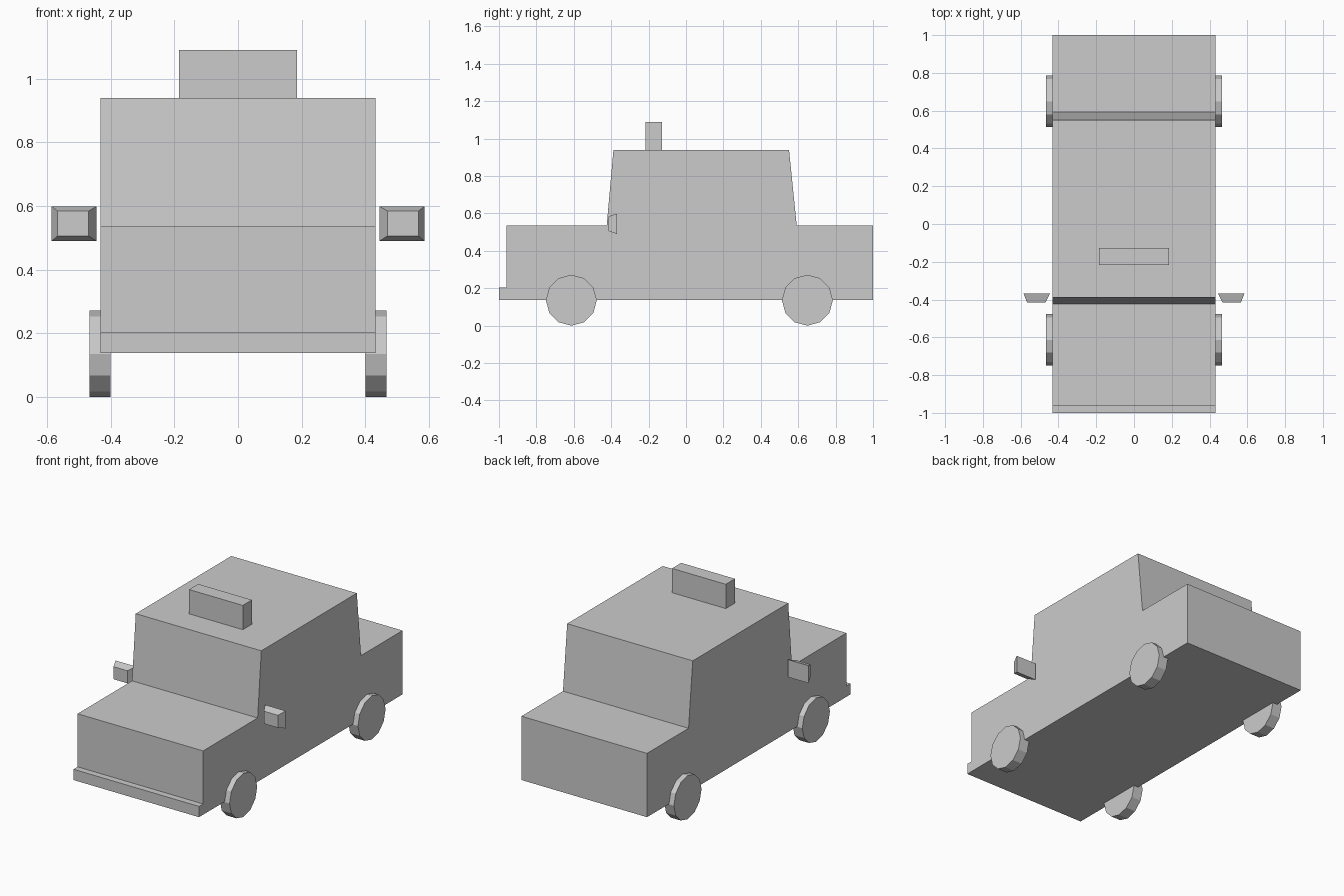
import bpy
import bmesh
from math import pi
from mathutils import Matrix

if "Cube" in bpy.data.objects:
    bpy.data.objects.remove(bpy.data.objects["Cube"])


def finish(bm, name):
    bmesh.ops.recalc_face_normals(bm, faces=bm.faces)
    mesh = bpy.data.meshes.new(name)
    bm.to_mesh(mesh)
    bm.free()
    obj = bpy.data.objects.new(name, mesh)
    bpy.context.collection.objects.link(obj)
    return obj


def block(name, x, y, z):
    bm = bmesh.new()
    size = [b - a for a, b in (x, y, z)]
    mid = [(a + b) / 2 for a, b in (x, y, z)]
    bmesh.ops.create_cube(bm, size=1, matrix=Matrix.Translation(mid) @ Matrix.Diagonal((*size, 1)))
    return finish(bm, name)


# Body: side profile (y, z) extruded across the width, with front bumper lip
profile = [(-1, 0.138), (-1, 0.205), (-0.96, 0.205), (-0.96, 0.535),
           (-0.424, 0.535), (-0.388, 0.939), (0.551, 0.939), (0.592, 0.535),
           (1, 0.535), (1, 0.138)]
HALF = 0.432
bm = bmesh.new()
side = bm.faces.new([bm.verts.new((-HALF, y, z)) for y, z in profile])
ext = bmesh.ops.extrude_face_region(bm, geom=[side], use_keep_orig=True)
bmesh.ops.translate(bm, vec=(2 * HALF, 0, 0),
                    verts=[v for v in ext["geom"] if isinstance(v, bmesh.types.BMVert)])
finish(bm, "body")

# Roof sign
block("roof_sign", (-0.185, 0.185), (-0.217, -0.127), (0.93, 1.09))

for sx, label in ((-1, "left"), (1, "right")):
    # Wheels: twelve-sided discs
    for y, end in ((-0.613, "front"), (0.649, "rear")):
        bm = bmesh.new()
        bmesh.ops.create_cone(bm, cap_ends=True, segments=12, radius1=0.136, radius2=0.136, depth=0.066,
                              matrix=Matrix.Translation((sx * 0.433, y, 0.136)) @ Matrix.Rotation(pi / 2, 4, "Y"))
        finish(bm, f"{end}_wheel_{label}")

    # Side mirrors: boxes tapering towards the front
    mirror = block(f"side_mirror_{label}", sorted((sx * 0.444, sx * 0.585)), (-0.415, -0.368), (0.49, 0.599))
    for v in mirror.data.vertices:
        if v.co.y < -0.4:
            v.co.x = sx * (0.469 if abs(v.co.x) < 0.5 else 0.566)
            v.co.z = 0.506 if v.co.z < 0.54 else 0.584
